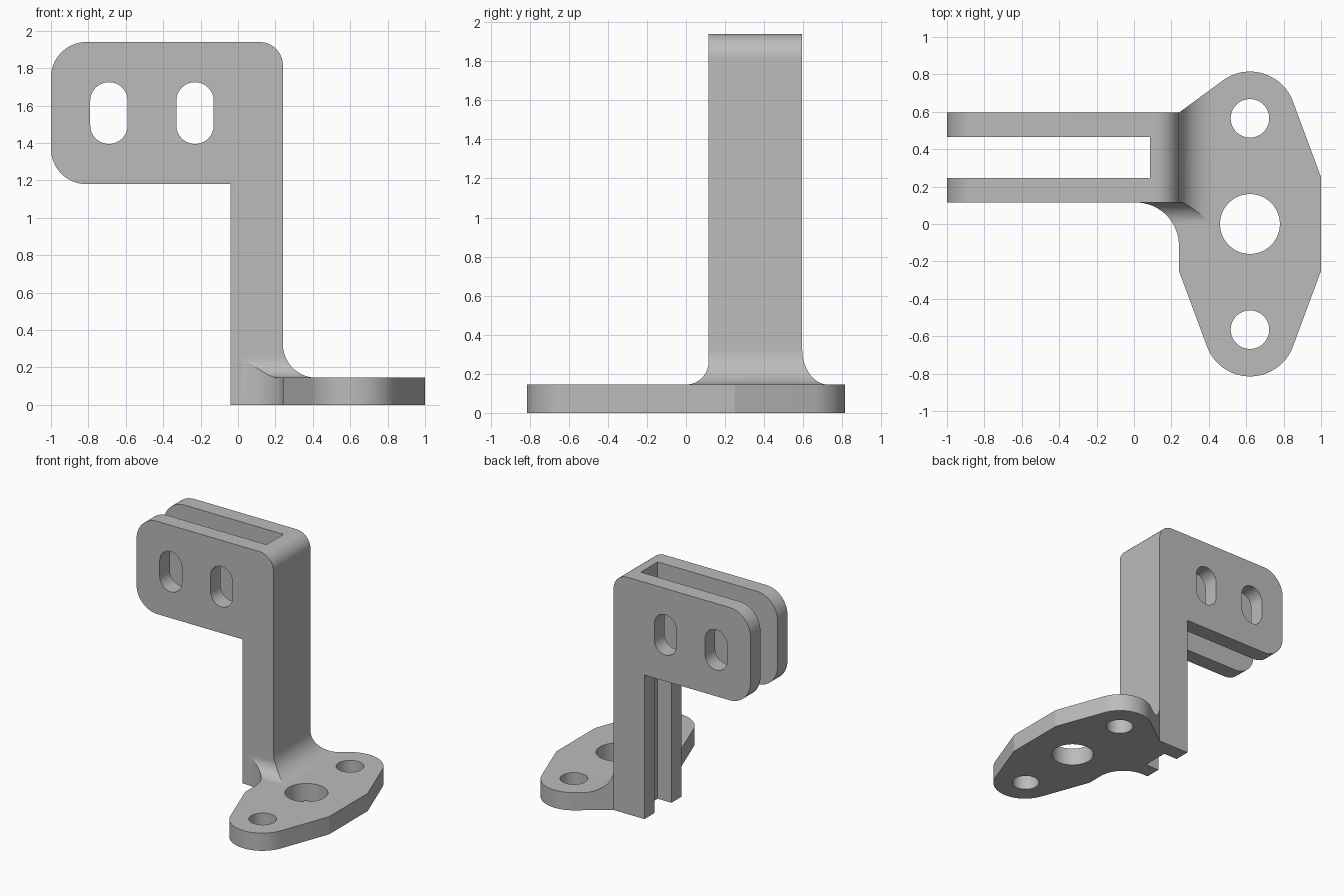
import bpy
import bmesh
from math import acos, atan2, cos, sin, degrees, radians, hypot
from mathutils import Vector

if "Cube" in bpy.data.objects:
    bpy.data.objects.remove(bpy.data.objects["Cube"], do_unlink=True)

grey = bpy.data.materials.new("plain grey")
grey.use_nodes = True
grey.diffuse_color = (0.5, 0.5, 0.5, 1)
grey.node_tree.nodes["Principled BSDF"].inputs["Base Color"].default_value = (0.5, 0.5, 0.5, 1)


def arc(cx, cy, r, start, end):
    """Points along an arc, angles in degrees."""
    n = max(4, round(abs(end - start) / 4.5))
    angles = [radians(start + (end - start) * i / n) for i in range(n + 1)]
    return [(cx + r * cos(a), cy + r * sin(a)) for a in angles]


def circle(cx, cy, r):
    return arc(cx, cy, r, 0, 360)[:-1]


def tangent(p, c, r, side):
    """Angle on circle c where the line from p touches it."""
    dx, dy = p[0] - c[0], p[1] - c[1]
    return degrees(atan2(dy, dx) + side * acos(r / hypot(dx, dy)))


def prism(name, profile, axis, low, high):
    """Extrude a closed profile along one axis."""
    place = {"x": lambda a, b: (low, a, b),
             "y": lambda a, b: (a, low, b),
             "z": lambda a, b: (a, b, low)}[axis]
    direction = Vector([(high - low) * (axis == k) for k in "xyz"])
    bm = bmesh.new()
    face = bm.faces.new([bm.verts.new(place(*p)) for p in profile])
    top = bmesh.ops.extrude_face_region(bm, geom=[face])["geom"]
    moved = [v for v in top if isinstance(v, bmesh.types.BMVert)]
    bmesh.ops.translate(bm, verts=moved, vec=direction)
    bmesh.ops.recalc_face_normals(bm, faces=bm.faces)
    mesh = bpy.data.meshes.new(name)
    bm.to_mesh(mesh)
    bm.free()
    mesh.materials.append(grey)
    obj = bpy.data.objects.new(name, mesh)
    bpy.context.collection.objects.link(obj)
    return obj


def combine(target, tool, operation):
    """Apply a boolean and discard the tool."""
    mod = target.modifiers.new(operation.lower(), "BOOLEAN")
    mod.operation, mod.solver, mod.object = operation, "EXACT", tool
    bpy.context.view_layer.objects.active = target
    bpy.ops.object.modifier_apply(modifier=mod.name)
    bpy.data.objects.remove(tool, do_unlink=True)


base_top, front, back, face_x = 0.145, 0.115, 0.595, 0.24

# Front profile: foot, large fillet, column and rounded arm
front_profile = ([(-0.04, 0), (1.2, 0), (1.2, base_top)]
                 + arc(0.42, 0.325, 0.18, 270, 180)
                 + arc(0.115, 1.815, 0.125, 0, 90)
                 + arc(-0.81, 1.75, 0.19, 90, 180)
                 + arc(-0.81, 1.37, 0.19, 180, 270)
                 + [(-0.04, 1.18)])
bracket = prism("bracket", front_profile, "y", -1, 1)

# Side profile: steps down to the foot with a smaller fillet
side_profile = ([(-1.2, -0.2), (1.2, -0.2), (1.2, 2.2), (front, 2.2)]
                + arc(0, 0.26, front, 0, -90) + [(-1.2, base_top)])
combine(bracket, prism("side_shape", side_profile, "x", -1.3, 1.3), "INTERSECT")

# Plan outline: arm strip, concave corner and two-lobed foot
lobe_r = 0.245
lower, upper = (0.62, -0.57), (0.62, 0.57)
waist_left, waist_low, waist_high = (face_x, -0.25), (1, -0.25), (1, 0.25)
corner = (face_x, back)
outline = ([(-1.2, front)] + arc(0.01, -0.115, 0.23, 90, 0) + [waist_left]
           + arc(*lower, lobe_r, tangent(waist_left, lower, lobe_r, 1),
                 tangent(waist_low, lower, lobe_r, -1) + 360)
           + [waist_low, waist_high]
           + arc(*upper, lobe_r, tangent(waist_high, upper, lobe_r, 1),
                 tangent(corner, upper, lobe_r, -1))
           + [corner, (-1.2, back)])
combine(bracket, prism("plan_shape", outline, "z", -0.3, 2.3), "INTERSECT")

# Channel between the two arm plates, running down the column
channel = [(-1.3, 0.245), (0.085, 0.245), (0.085, 0.465), (-1.3, 0.465)]
combine(bracket, prism("channel", channel, "z", -0.3, 2.3), "DIFFERENCE")

# Upright slots through both plates
for x in (-0.69, -0.23):
    slot = arc(x, 1.625, 0.1, 0, 180) + arc(x, 1.495, 0.1, 180, 360)
    combine(bracket, prism("slot", slot, "y", -0.5, 1), "DIFFERENCE")

# Round holes through the foot
for y, r in ((-0.565, 0.103), (0, 0.16), (0.565, 0.103)):
    combine(bracket, prism("hole", circle(0.62, y, r), "z", -0.3, 1), "DIFFERENCE")

bpy.ops.object.select_all(action="DESELECT")
bracket.select_set(True)
bpy.context.view_layer.objects.active = bracket
bpy.ops.object.shade_smooth_by_angle(angle=radians(15))
